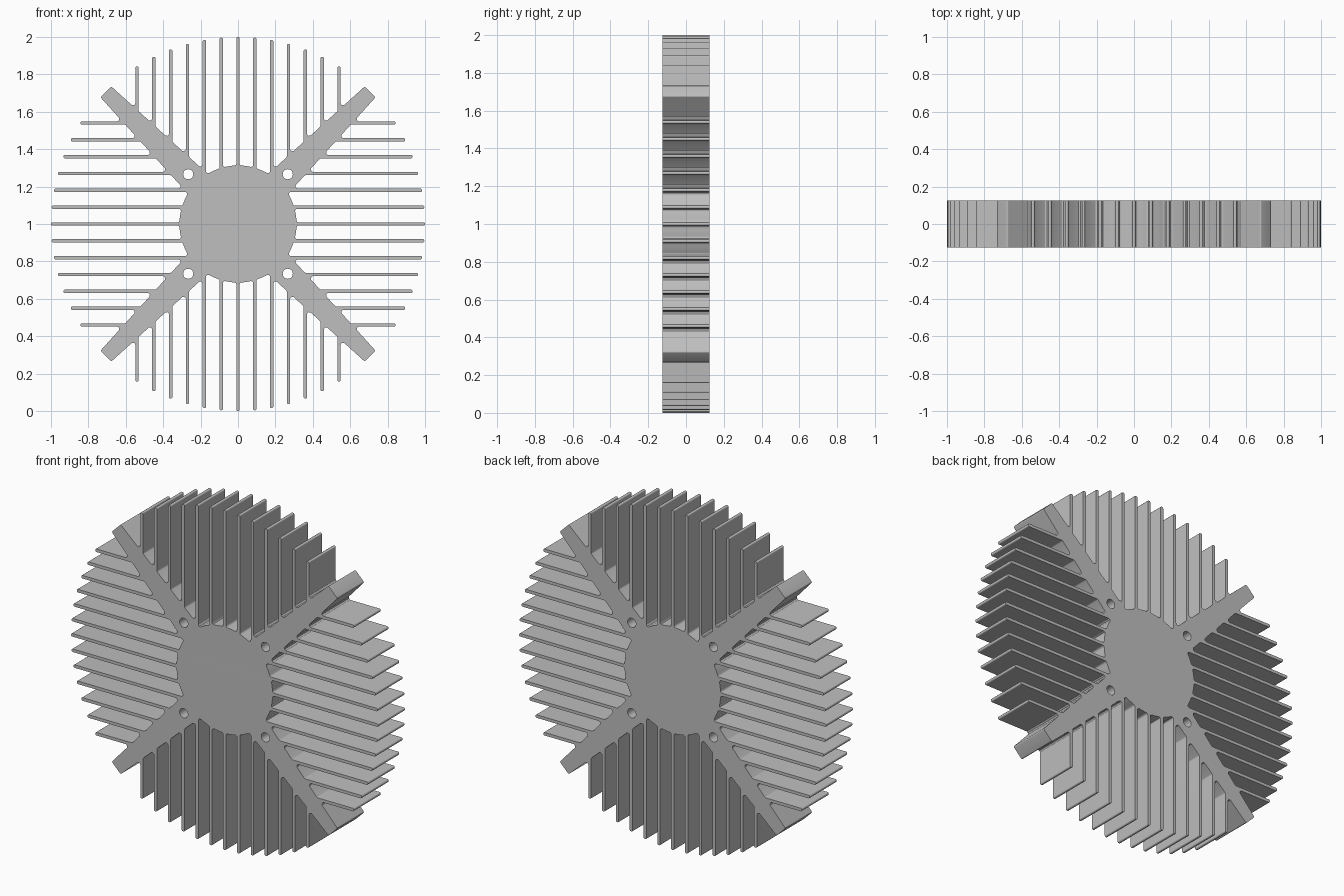
import bpy, math
from mathutils import Vector, Matrix

if "Cube" in bpy.data.objects:
    bpy.data.objects.remove(bpy.data.objects["Cube"])

DEPTH = 0.25
HUB_R = 0.313
PITCH = 0.09
HALF = 0.009          # half the fin thickness
ARM_ROOT = Vector((0.162, 0.268))
ARM_TIP = Vector((0.677, 0.735))
HOLE = 0.266


def floor_height(x):
    """Height of the hub rim or arm flank under the fins."""
    x = abs(x)
    if x < 2 * PITCH:
        return math.sqrt(HUB_R ** 2 - x ** 2)
    slope = (ARM_TIP.y - ARM_ROOT.y) / (ARM_TIP.x - ARM_ROOT.x)
    return ARM_ROOT.y + (x - ARM_ROOT.x) * slope


def quadrant():
    """Corners (point, rounding radius) of the upper quarter, left to right."""
    path = [(Vector((-ARM_TIP.x, ARM_TIP.y)), 0.008)]
    for k in range(-6, 7):
        x = k * PITCH
        left, right = x - HALF, x + HALF
        top = math.sqrt(1 - x * x)
        path += [(Vector((left, floor_height(left))), 0.012),
                 (Vector((left, top)), 0.007),
                 (Vector((right, top)), 0.007),
                 (Vector((right, floor_height(right))), 0.012)]
        # hub rim between the middle fins
        if -2 <= k < 2:
            for t in (0.35, 0.5, 0.65):
                px = x + t * PITCH
                path.append((Vector((px, floor_height(px))), 0))
    path.append((Vector((ARM_TIP.x, ARM_TIP.y)), 0.008))
    return path


def rounded(path, steps=4):
    """Replace each corner with an arc tangent to both of its edges."""
    out = []
    for i, (p, r) in enumerate(path):
        if r == 0:
            out.append(p)
            continue
        a = (path[i - 1][0] - p).normalized()
        b = (path[(i + 1) % len(path)][0] - p).normalized()
        half = a.angle(b) / 2
        reach = r / math.tan(half)
        centre = p + (a + b).normalized() * (r / math.sin(half))
        start, end = p + a * reach - centre, p + b * reach - centre
        for s in range(steps + 1):
            # blend the two radius directions, then restore the radius
            spoke = start.lerp(end, s / steps).normalized()
            out.append(centre + spoke * r)
    return out


def add_loop(curve, points):
    spline = curve.splines.new('POLY')
    spline.points.add(len(points) - 1)
    for sp, p in zip(spline.points, points):
        sp.co = (p.x, p.y, 0, 1)
    spline.use_cyclic_u = True


# Finned outline, four turned copies of one quarter
outline = []
for q in range(4):
    turn = Matrix.Rotation(-q * math.pi / 2, 2)
    outline += [(turn @ p, r) for p, r in quadrant()]

curve = bpy.data.curves.new("heat_sink_profile", 'CURVE')
curve.dimensions = '2D'
curve.fill_mode = 'BOTH'
curve.extrude = DEPTH / 2
add_loop(curve, rounded(outline))

# Screw holes through the arms
for sx in (-1, 1):
    for sy in (-1, 1):
        add_loop(curve, [Vector((sx * HOLE + 0.027 * math.cos(a), sy * HOLE + 0.027 * math.sin(a)))
                         for a in (math.tau * i / 24 for i in range(24))])

sink = bpy.data.objects.new("finned_heat_sink", curve)
bpy.context.collection.objects.link(sink)
bpy.ops.object.select_all(action='DESELECT')
sink.select_set(True)
bpy.context.view_layer.objects.active = sink
bpy.ops.object.convert(target='MESH')
sink = bpy.context.object
sink.name = "finned_heat_sink"

# Stand the extrusion upright on the ground
sink.data.transform(Matrix.Translation((0, 0, 1)) @ Matrix.Rotation(math.pi / 2, 4, 'X'))

# Weld caps to walls
weld = sink.modifiers.new("weld", 'WELD')
weld.merge_threshold = 0.0001
bpy.ops.object.modifier_apply(modifier="weld")
bpy.ops.object.shade_smooth_by_angle(angle=math.radians(30))

# Bare aluminium
metal = bpy.data.materials.new("aluminium_grey")
metal.use_nodes = True
grey = (0.52, 0.52, 0.52, 1)
metal.diffuse_color = grey
metal.node_tree.nodes["Principled BSDF"].inputs["Base Color"].default_value = grey
sink.data.materials.clear()
sink.data.materials.append(metal)
